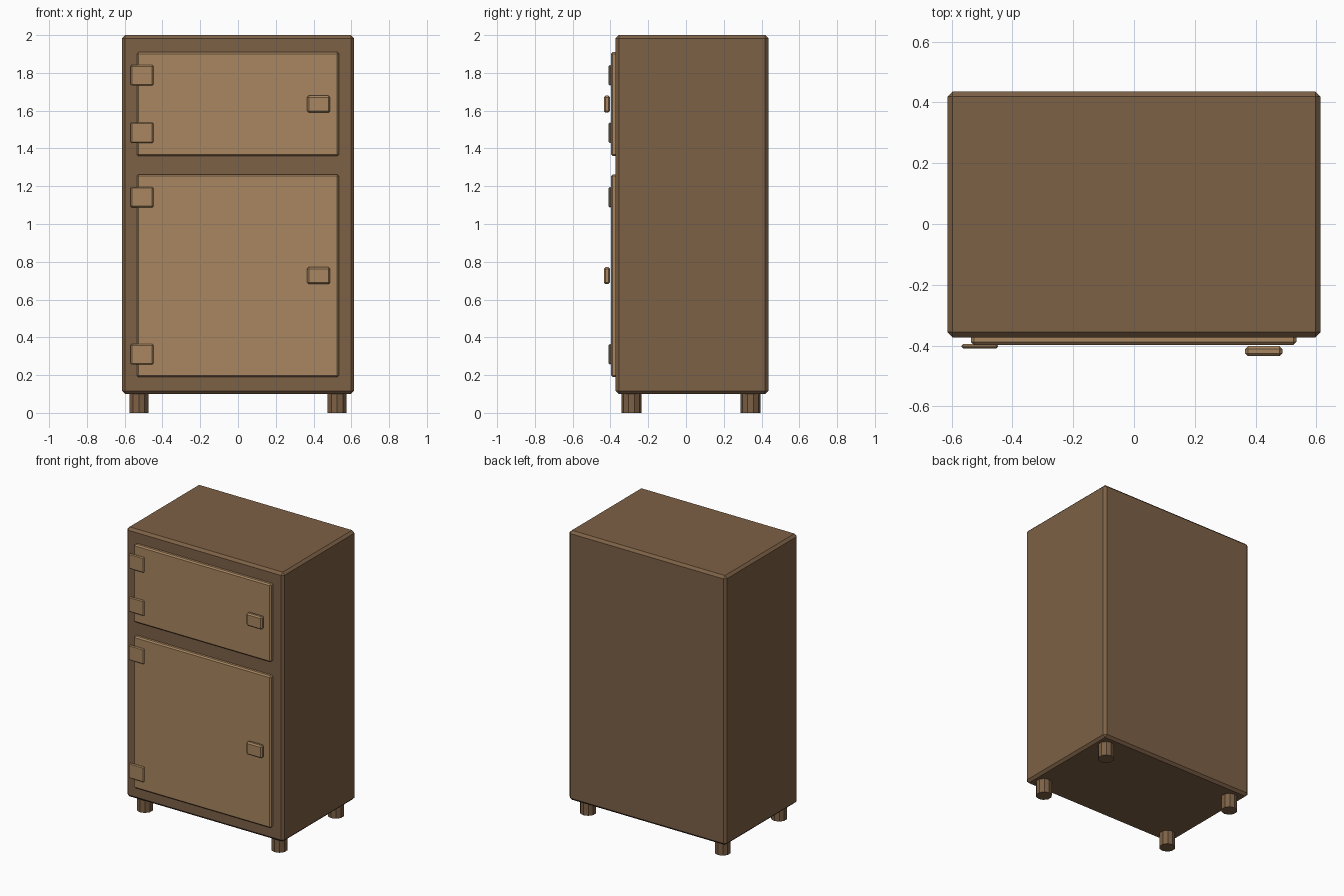
import bpy, bmesh
from mathutils import Matrix, Vector

if "Cube" in bpy.data.objects:
    bpy.data.objects.remove(bpy.data.objects["Cube"])


def material(name, color):
    m = bpy.data.materials.new(name)
    m.diffuse_color = (*color, 1)
    m.use_nodes = True
    m.node_tree.nodes["Principled BSDF"].inputs["Base Color"].default_value = m.diffuse_color
    return m


dark_wood = material("dark_wood", (0.205, 0.119, 0.061))
light_wood = material("light_wood", (0.392, 0.238, 0.117))


def finish(name, bm, mat):
    me = bpy.data.meshes.new(name)
    bm.to_mesh(me)
    bm.free()
    me.materials.append(mat)
    ob = bpy.data.objects.new(name, me)
    bpy.context.collection.objects.link(ob)
    return ob


def box(name, lo, hi, bevel, mat):
    """Chamfered box between two corners."""
    lo, hi = Vector(lo), Vector(hi)
    bm = bmesh.new()
    bmesh.ops.create_cube(bm, size=1)
    bmesh.ops.transform(bm, verts=bm.verts, matrix=Matrix.Translation((lo + hi) / 2)
                        @ Matrix.Diagonal((*(hi - lo), 1)))
    bmesh.ops.bevel(bm, geom=list(bm.edges), offset=bevel, segments=1,
                    profile=0.5, affect='EDGES')
    return finish(name, bm, mat)


# Cabinet body
box("cabinet_body", (-0.614, -0.373, 0.10), (0.614, 0.436, 2.0), 0.017, dark_wood)

# Doors, each with a handle and two hinge plates: bottom, top, handle z, hinge z
doors = {
    "upper": (1.36, 1.91, 1.635, (1.787, 1.483)),
    "lower": (0.19, 1.262, 0.727, (1.142, 0.31)),
}
for label, (z0, z1, zh, hinges) in doors.items():
    box(label + "_door", (-0.536, -0.398, z0), (0.534, -0.36, z1), 0.009, light_wood)
    box(label + "_handle", (0.366, -0.435, zh - 0.045), (0.488, -0.402, zh + 0.045),
        0.009, light_wood)
    for i, z in enumerate(hinges):
        box(f"{label}_hinge_{i + 1}", (-0.568, -0.41, z - 0.054), (-0.448, -0.395, z + 0.054),
            0.006, light_wood)

# Four ten-sided feet
for x in (-0.525, 0.525):
    for y in (-0.288, 0.341):
        bm = bmesh.new()
        bmesh.ops.create_cone(bm, cap_ends=True, segments=10, radius1=0.053, radius2=0.053,
                              depth=0.12, matrix=Matrix.Translation((x, y, 0.06)))
        side = "left" if x < 0 else "right"
        finish(f"{'front' if y < 0 else 'back'}_{side}_foot", bm, dark_wood)
